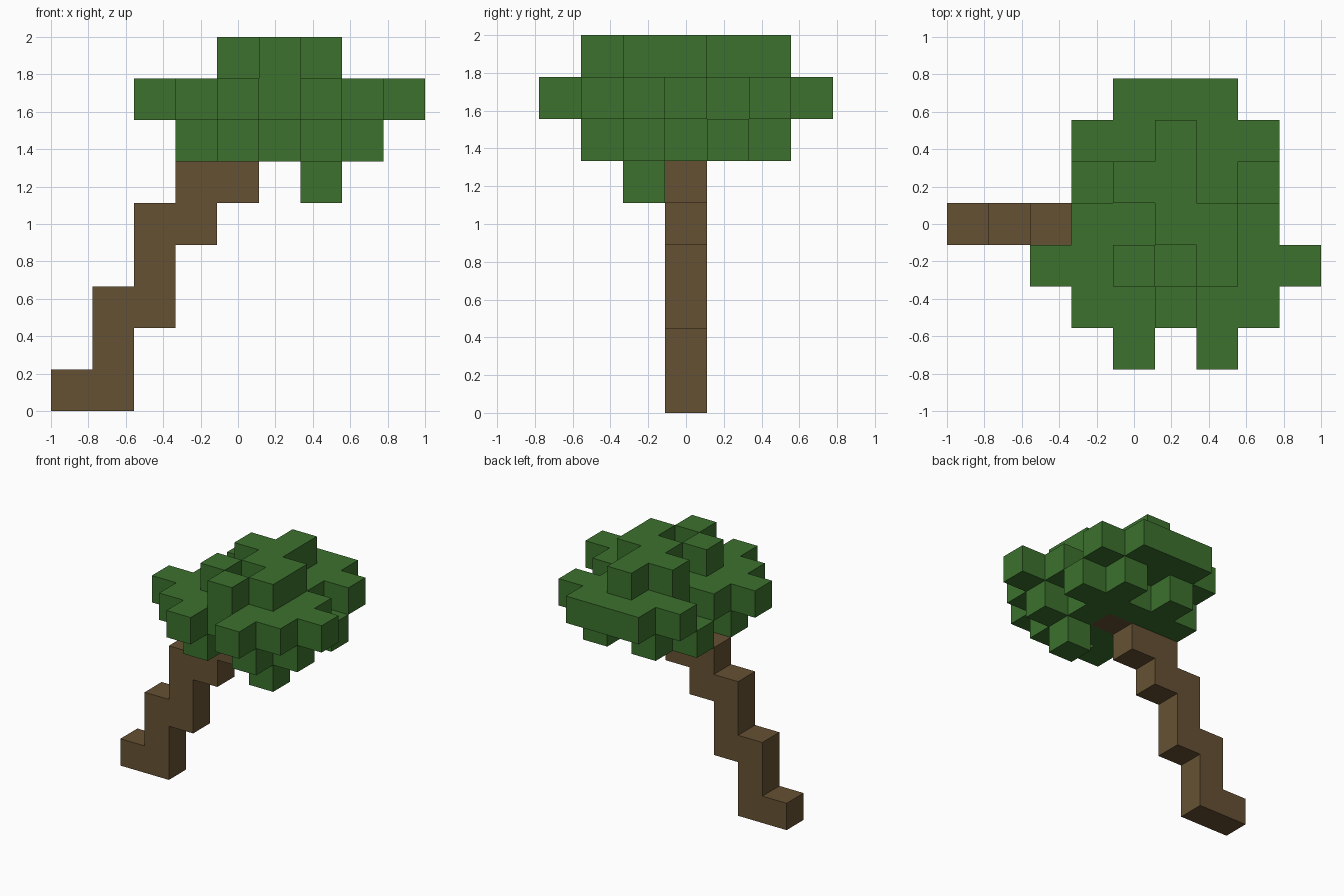
import bpy
import bmesh
from mathutils import Vector

cube = bpy.data.objects.get("Cube")
if cube:
    bpy.data.objects.remove(cube, do_unlink=True)

UNIT = 2 / 9                      # edge of one block
ORIGIN = Vector((-4.5, -3.5, 0))  # grid corner, in blocks


def make_material(name, color):
    mat = bpy.data.materials.new(name)
    mat.use_nodes = True
    mat.diffuse_color = color
    mat.node_tree.nodes["Principled BSDF"].inputs["Base Color"].default_value = color
    return mat


def read_layer(rows, z):
    """Rows run from back to front; '#' marks a block."""
    return {(x, len(rows) - 1 - i, z)
            for i, row in enumerate(rows)
            for x, mark in enumerate(row) if mark == "#"}


def build_blocks(name, cells, solid, mat):
    """Mesh the outer skin of a set of blocks."""
    bm = bmesh.new()
    for cell in cells:
        for axis in range(3):
            for side in (0, 1):
                step = [0, 0, 0]
                step[axis] = 2 * side - 1
                if tuple(c + s for c, s in zip(cell, step)) in solid:
                    continue
                u, v = (axis + 1) % 3, (axis + 2) % 3
                corners = []
                for a, b in ((0, 0), (1, 0), (1, 1), (0, 1)):
                    p = Vector(cell) + ORIGIN
                    p[axis] += side
                    p[u] += a
                    p[v] += b
                    corners.append(bm.verts.new(p * UNIT))
                bm.faces.new(corners if side else corners[::-1])
    bmesh.ops.remove_doubles(bm, verts=bm.verts, dist=0.001)
    bmesh.ops.dissolve_limit(bm, angle_limit=0.01, verts=bm.verts, edges=bm.edges)
    mesh = bpy.data.meshes.new(name)
    bm.to_mesh(mesh)
    bm.free()
    mesh.materials.append(mat)
    obj = bpy.data.objects.new(name, mesh)
    bpy.context.collection.objects.link(obj)
    return obj


# Leaning trunk: columns filled at each height, all in the middle row
trunk_steps = [(0, 1), (1,), (1, 2), (2,), (2, 3), (3, 4), (4, 5)]
trunk = {(x, 3, z) for z, xs in enumerate(trunk_steps) for x in xs}

# Leaf crown, layer by layer
hanging_leaf = {(6, 2, 5)}
lower_leaves = read_layer([
    ".........",
    "....#.#..",
    "...#####.",
    "......#..",
    "...#####.",
    "....#.#..",
    "........."], 6)
middle_leaves = read_layer([
    "....###..",
    "...#####.",
    "....###..",
    "...#####.",
    "..#######",
    "...#####.",
    "....#.#.."], 7)
top_leaves = read_layer([
    ".........",
    ".....#...",
    "....##...",
    ".....##..",
    "....#.#..",
    ".....#...",
    "........."], 8)
leaves = hanging_leaf | lower_leaves | middle_leaves | top_leaves

solid = trunk | leaves
build_blocks("trunk", trunk, solid, make_material("bark brown", (0.133, 0.083, 0.033, 1)))
build_blocks("leaf_crown", leaves, solid, make_material("leaf green", (0.045, 0.165, 0.027, 1)))
